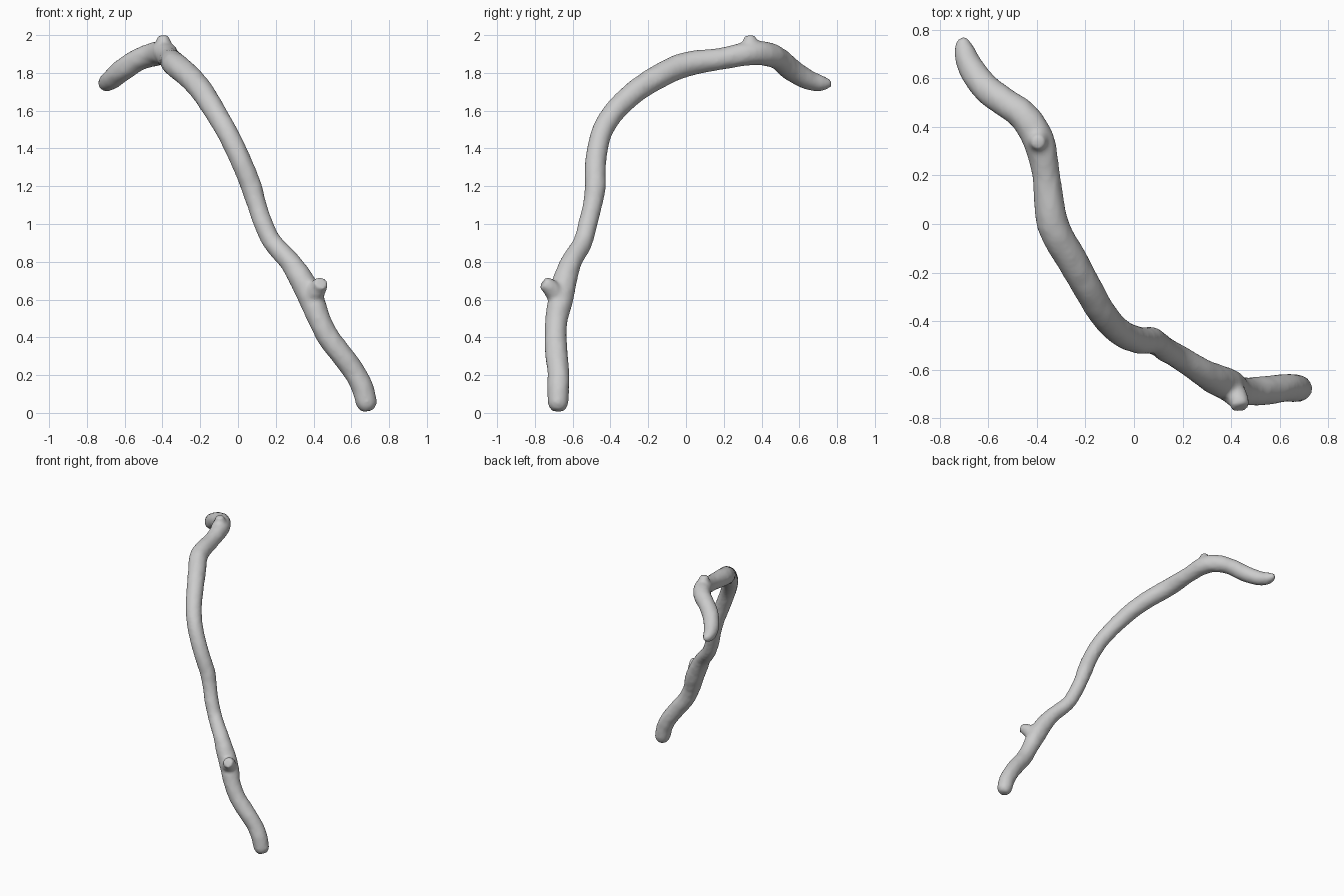
import bpy, bmesh, math, random
from mathutils import Vector

random.seed(4)
cube = bpy.data.objects.get("Cube")
if cube:
    bpy.data.objects.remove(cube, do_unlink=True)

bark = bpy.data.materials.new("grey bark")
bark.use_nodes = True
colour = (0.6, 0.6, 0.6, 1)
bark.diffuse_color = colour
bark.node_tree.nodes["Principled BSDF"].inputs["Base Color"].default_value = colour


def spline(points, steps):
    """Catmull-Rom resampling of (x, y, z, radius) stations."""
    p = [Vector(q) for q in points]
    p = [2 * p[0] - p[1]] + p + [2 * p[-1] - p[-2]]
    out = []
    for a, b, c, d in zip(p, p[1:], p[2:], p[3:]):
        for i in range(steps):
            t = i / steps
            out.append(0.5 * (2 * b + (c - a) * t + (2 * a - 5 * b + 4 * c - d) * t * t
                              + (3 * b - a - 3 * c + d) * t ** 3))
    return out + [p[-2]]


def tube(bm, points, steps=4, sides=16, rough=0.03):
    """Closed tube whose cross-section turns with the path."""
    path = spline(points, steps)
    side = Vector((0.3, 1, 0.2))
    rings = []
    for i, q in enumerate(path):
        tangent = (path[min(i + 1, len(path) - 1)] - path[max(i - 1, 0)]).to_3d().normalized()
        side = (side - tangent * side.dot(tangent)).normalized()
        up = tangent.cross(side)
        ring = []
        for k in range(sides):
            a = math.tau * k / sides
            r = q[3] * (1 + random.uniform(-rough, rough))
            ring.append(bm.verts.new(q.to_3d() + r * (side * math.cos(a) + up * math.sin(a))))
        rings.append(ring)
    for low, high in zip(rings, rings[1:]):
        for k in range(sides):
            n = (k + 1) % sides
            bm.faces.new((low[k], low[n], high[n], high[k]))
    bm.faces.new(rings[0][::-1])
    bm.faces.new(rings[-1])


# Main stem from the foot to the hooked tip
stem = [
    (.69, -.68, .01, .03), (.682, -.678, .045, .054), (.66, -.676, .13, .058),
    (.62, -.675, .21, .058), (.555, -.685, .3, .06), (.478, -.69, .4, .059),
    (.428, -.685, .5, .06), (.39, -.663, .6, .067), (.34, -.642, .7, .065),
    (.275, -.607, .8, .056), (.185, -.548, .9, .051), (.135, -.52, 1.0, .051),
    (.10, -.495, 1.1, .051), (.07, -.48, 1.2, .056), (.03, -.48, 1.3, .056),
    (-.015, -.468, 1.4, .056), (-.065, -.44, 1.5, .056), (-.125, -.375, 1.6, .058),
    (-.185, -.275, 1.695, .061), (-.255, -.15, 1.778, .064), (-.335, 0, 1.845, .066),
    (-.362, .2, 1.877, .058), (-.392, .34, 1.905, .066), (-.45, .44, 1.897, .063),
    (-.53, .5, 1.868, .06), (-.61, .56, 1.815, .06), (-.675, .65, 1.762, .053),
    (-.70, .72, 1.745, .042), (-.706, .768, 1.746, .02),
]
# Broken twig stub on the lower stem, and the crest above the bend
stub = [(.37, -.64, .56, .05), (.405, -.69, .63, .052),
        (.43, -.725, .67, .044), (.44, -.757, .69, .036)]
crest = [(-.395, .35, 1.9, .06), (-.395, .342, 1.95, .046), (-.396, .336, 1.998, .028)]

mesh = bpy.data.meshes.new("branch")
bm = bmesh.new()
for part in (stem, stub, crest):
    tube(bm, part)
bm.to_mesh(mesh)
bm.free()
mesh.materials.append(bark)
branch = bpy.data.objects.new("branch", mesh)
bpy.context.collection.objects.link(branch)

# Fuse the tubes into one skin and soften the joins
fuse = branch.modifiers.new("fuse", 'REMESH')
fuse.mode = 'VOXEL'
fuse.voxel_size = 0.012
fuse.use_smooth_shade = True
soften = branch.modifiers.new("soften", 'SMOOTH')
soften.factor = 0.5
soften.iterations = 5
mesh.shade_smooth()
